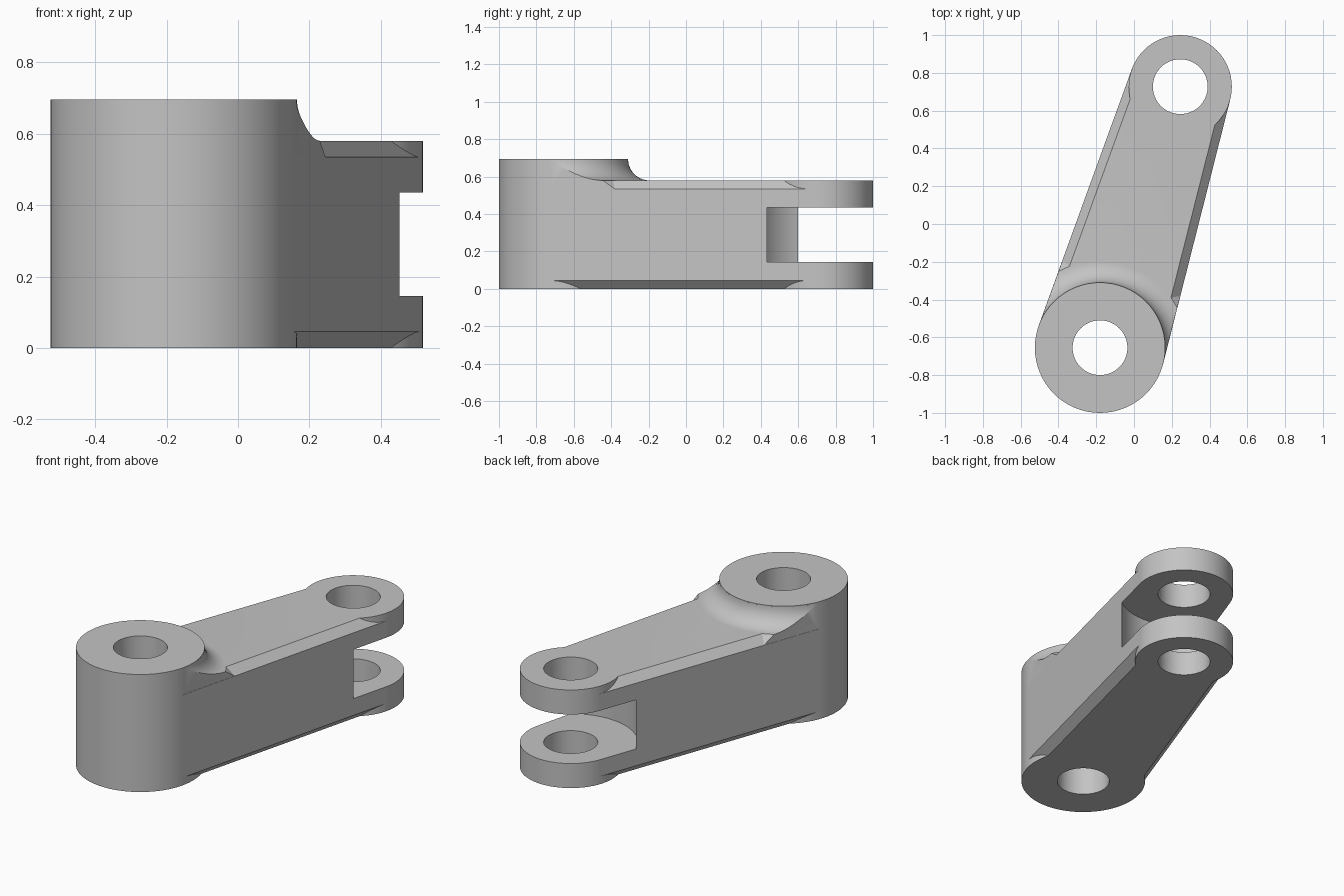
import bpy, bmesh, math
from mathutils import Vector, Matrix

if "Cube" in bpy.data.objects:
    bpy.data.objects.remove(bpy.data.objects["Cube"])

BIG, SMALL = Vector((-0.18, -0.655, 0)), Vector((0.245, 0.727, 0))
R_BIG, R_SMALL, R_HOLE = 0.345, 0.273, 0.145
H_BIG, H_ARM = 0.695, 0.58
CHAMFER = 0.046

axis = (SMALL - BIG).normalized()
side = Vector((axis.y, -axis.x, 0))
lean = (R_BIG - R_SMALL) / (SMALL - BIG).length

steel = bpy.data.materials.new("grey steel")
steel.use_nodes = True
steel.diffuse_color = (0.55, 0.55, 0.55, 1)
steel.node_tree.nodes["Principled BSDF"].inputs["Base Color"].default_value = (0.55, 0.55, 0.55, 1)


def finish(name, bm):
    bmesh.ops.recalc_face_normals(bm, faces=bm.faces)
    mesh = bpy.data.meshes.new(name)
    bm.to_mesh(mesh)
    bm.free()
    obj = bpy.data.objects.new(name, mesh)
    bpy.context.collection.objects.link(obj)
    mesh.materials.append(steel)
    return obj


def cylinder(name, centre, radius, z0, z1):
    bm = bmesh.new()
    place = Matrix.Translation(centre + Vector((0, 0, (z0 + z1) / 2)))
    bmesh.ops.create_cone(bm, cap_ends=True, segments=64, radius1=radius,
                          radius2=radius, depth=z1 - z0, matrix=place)
    return finish(name, bm)


def tapered_bar(name, z0, z1, chamfer, inset=0):
    """Bar whose sides are tangent to both round ends."""
    bm = bmesh.new()
    rings = []
    for centre, radius in ((BIG, R_BIG), (SMALL, R_SMALL)):
        w = radius * math.sqrt(1 - lean * lean) - inset
        half = [(w - chamfer, z0), (w, z0 + chamfer), (w, z1 - chamfer), (w - chamfer, z1)]
        if not chamfer:
            half = [(w, z0), (w, z1)]
        section = half + [(-u, z) for u, z in reversed(half)]
        base = centre + axis * radius * lean
        rings.append([bm.verts.new(base + side * u + Vector((0, 0, z))) for u, z in section])
    a, b = rings
    for i in range(len(a)):
        j = (i + 1) % len(a)
        bm.faces.new((a[i], a[j], b[j], b[i]))
    bm.faces.new(a)
    bm.faces.new(b)
    return finish(name, bm)


def revolved(name, centre, profile, steps=64):
    bm = bmesh.new()
    rings = [[bm.verts.new(centre + Vector((r * math.cos(t), r * math.sin(t), z)))
              for t in (2 * math.pi * k / steps for k in range(steps))] for r, z in profile]
    for a, b in zip(rings, rings[1:]):
        for k in range(steps):
            n = (k + 1) % steps
            bm.faces.new((a[k], a[n], b[n], b[k]))
    bm.faces.new(rings[0])
    bm.faces.new(rings[-1])
    return finish(name, bm)


def combine(target, tool, operation):
    mod = target.modifiers.new(operation, 'BOOLEAN')
    mod.operation, mod.object, mod.solver = operation, tool, 'EXACT'
    bpy.context.view_layer.objects.active = target
    bpy.ops.object.modifier_apply(modifier=mod.name)
    bpy.data.objects.remove(tool)


# Chamfered arm with its round ends
link = tapered_bar("link_arm", 0, H_ARM, CHAMFER)
combine(link, cylinder("large_boss", BIG, R_BIG, 0, H_BIG), 'UNION')
combine(link, cylinder("fork_end", SMALL, R_SMALL, 0, H_ARM), 'UNION')

# Concave fillet from the tall boss to the arm, trimmed flush with the sides
rf = H_BIG - H_ARM
profile = [(R_BIG + rf + CHAMFER, 0.3), (R_BIG + rf + CHAMFER, H_ARM - CHAMFER)]
for i in range(12):
    t = math.radians(90 - 7.9 * i)
    profile.append((R_BIG + rf * (1 - math.cos(t)), H_BIG - rf * math.sin(t)))
fillet = revolved("boss_fillet", BIG, profile)
combine(fillet, tapered_bar("side_trim", 0.2, 0.8, 0, 0.0005), 'INTERSECT')
combine(link, fillet, 'UNION')

# Pin holes and the round-bottomed fork slot
for centre in (BIG, SMALL):
    combine(link, cylinder("pin_hole", centre, R_HOLE, -0.1, 0.9), 'DIFFERENCE')
combine(link, cylinder("fork_slot", SMALL, 0.36, 0.145, 0.435), 'DIFFERENCE')

# Smooth the round surfaces, keep the edges crisp
bpy.ops.object.select_all(action='DESELECT')
link.select_set(True)
bpy.context.view_layer.objects.active = link
bpy.ops.object.shade_smooth_by_angle(angle=math.radians(25))
